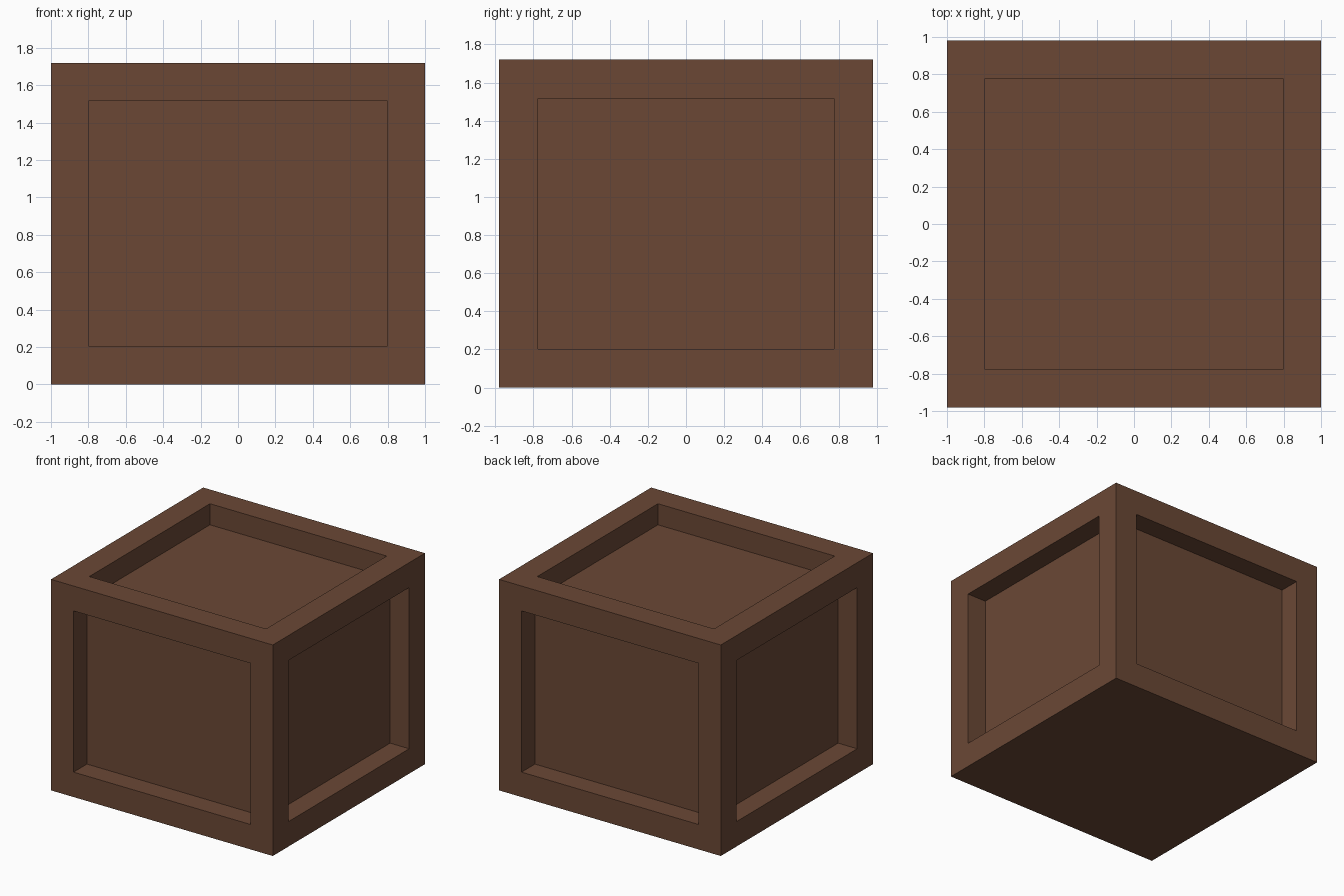
import bpy, bmesh
from mathutils import Vector

if "Cube" in bpy.data.objects:
    bpy.data.objects.remove(bpy.data.objects["Cube"])

W, D, H = 2.0, 1.96, 1.72      # overall size
RIM, DEPTH = 0.203, 0.172      # frame width, panel recess

wood = bpy.data.materials.new("brown_wood")
wood.diffuse_color = (0.145, 0.064, 0.036, 1)
wood.use_nodes = True
wood.node_tree.nodes["Principled BSDF"].inputs["Base Color"].default_value = wood.diffuse_color

# Solid box body standing on the ground
bm = bmesh.new()
bmesh.ops.create_cube(bm, size=1)
for v in bm.verts:
    v.co = Vector((v.co.x * W, v.co.y * D, (v.co.z + 0.5) * H))
bm.normal_update()

# Straight-walled recessed panels on every side and the top; the underside stays flat
panels = [f for f in bm.faces if f.normal.z > -0.5]
for f in panels:
    normal = f.normal.copy()
    bmesh.ops.inset_individual(bm, faces=[f], thickness=RIM, depth=0, use_even_offset=True)
    panel = bmesh.ops.extrude_discrete_faces(bm, faces=[f])["faces"][0]
    bmesh.ops.translate(bm, verts=panel.verts[:], vec=normal * -DEPTH)
bmesh.ops.recalc_face_normals(bm, faces=bm.faces)

mesh = bpy.data.meshes.new("crate")
bm.to_mesh(mesh)
bm.free()
mesh.materials.append(wood)
crate = bpy.data.objects.new("crate", mesh)
bpy.context.collection.objects.link(crate)
